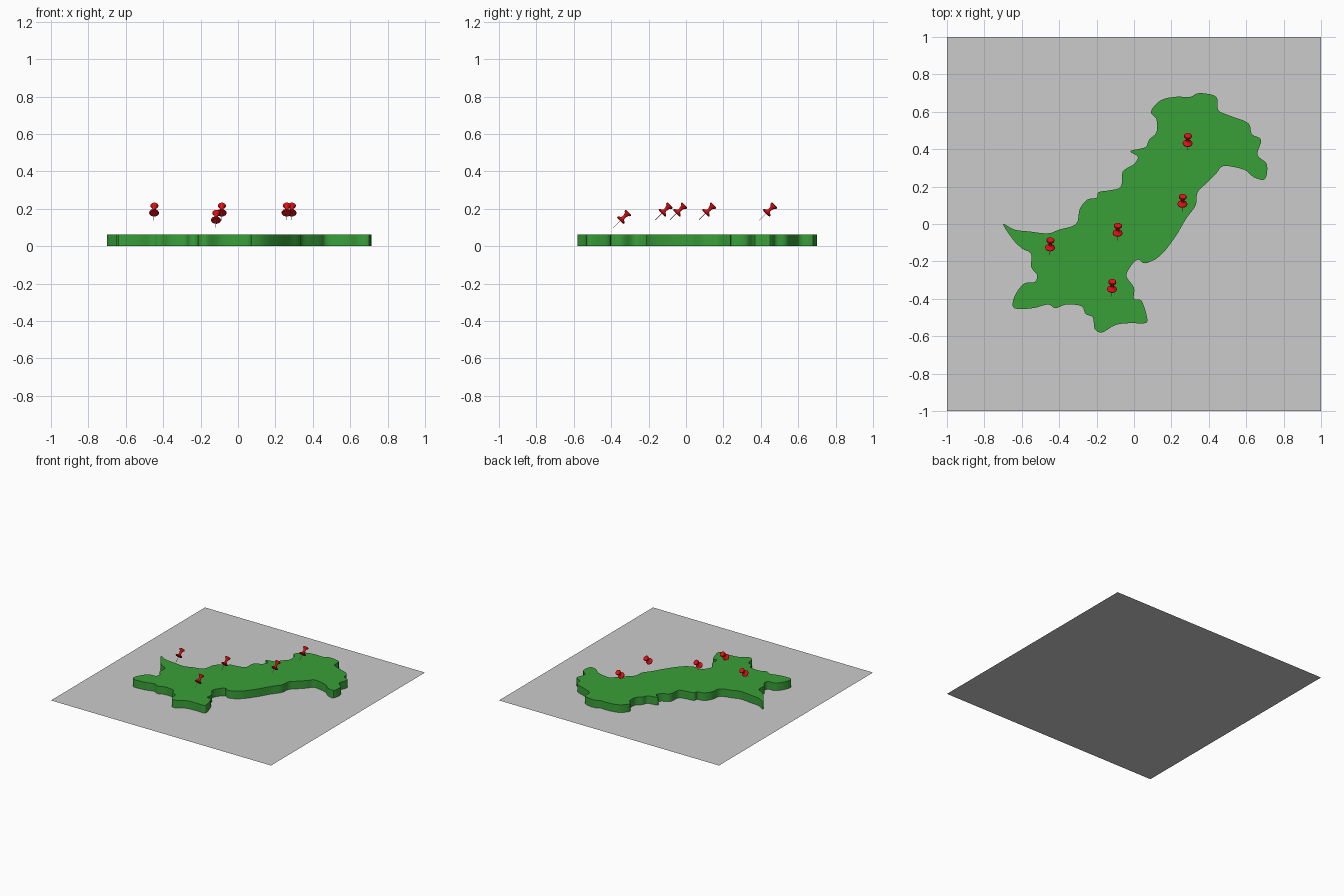
import bpy, bmesh, math
from mathutils import Vector, Matrix

if "Cube" in bpy.data.objects:
    bpy.data.objects.remove(bpy.data.objects["Cube"])


def material(name, rgb):
    m = bpy.data.materials.new(name)
    m.diffuse_color = (*rgb, 1)
    m.use_nodes = True
    m.node_tree.nodes["Principled BSDF"].inputs["Base Color"].default_value = m.diffuse_color
    return m


GREY = material("base grey", (0.6, 0.6, 0.6))
GREEN = material("map green", (0.04, 0.35, 0.04))
RED = material("pin red", (0.78, 0.005, 0.008))
STEEL = material("needle steel", (0.5, 0.5, 0.5))


def make_object(name, bm, mat, smooth=True):
    mesh = bpy.data.meshes.new(name)
    bm.to_mesh(mesh)
    bm.free()
    mesh.materials.append(mat)
    ob = bpy.data.objects.new(name, mesh)
    bpy.context.collection.objects.link(ob)
    if smooth:
        bpy.ops.object.select_all(action='DESELECT')
        ob.select_set(True)
        bpy.context.view_layer.objects.active = ob
        bpy.ops.object.shade_smooth_by_angle(angle=math.radians(35))
    return ob


# Base sheet
bm = bmesh.new()
bmesh.ops.create_grid(bm, x_segments=1, y_segments=1, size=1)
make_object("base_sheet", bm, GREY, smooth=False)

# Map outline, clockwise from the western tip, in hundredths of a unit
OUTLINE = [
    (-70, 0), (-64, -3), (-56, -4), (-46, -5), (-40, -3), (-31, 0), (-29, 8), (-25, 13),
    (-20, 14), (-19, 17), (-13, 18), (-7, 20), (-6, 28), (0, 32), (2, 36), (-2, 39),
    (6, 41), (8, 45), (12, 49), (12, 56), (9, 60), (14, 66), (22, 68), (30, 68),
    (35, 70), (44, 68), (45, 61), (51, 58), (61, 54), (63, 48), (68, 45), (66, 37),
    (71, 32), (70, 24), (64, 25), (59, 29), (48, 31), (44, 27), (39, 22), (34, 17),
    (33, 10), (28, 3), (22, -7), (14, -17), (6, -21), (2, -19), (-2, -23), (-4, -28),
    (0, -34), (0, -40), (4, -41), (7, -50), (6, -53), (-2, -53), (-10, -54), (-17, -58),
    (-21, -56), (-22, -50), (-26, -48), (-28, -44), (-36, -43), (-42, -45), (-46, -43),
    (-54, -45), (-64, -45), (-64, -39), (-59, -32), (-53, -31), (-52, -27), (-55, -23),
    (-55, -16), (-60, -13), (-65, -8)]


def rounded(points, steps):
    """Closed Catmull-Rom curve through the points."""
    p = [Vector(q) / 100 for q in points]
    n, out = len(p), []
    for i in range(n):
        a, b, c, d = p[i - 1], p[i], p[(i + 1) % n], p[(i + 2) % n]
        for k in range(steps):
            t = k / steps
            out.append(0.5 * (2 * b + (c - a) * t + (2 * a - 5 * b + 4 * c - d) * t ** 2
                              + (3 * b - a - 3 * c + d) * t ** 3))
    return out


# Map slab: outline raised to a thin block
bm = bmesh.new()
loop = rounded(OUTLINE, 4)
face = bm.faces.new([bm.verts.new((v.x, v.y, 0.001)) for v in loop])
top = bmesh.ops.extrude_face_region(bm, geom=[face], use_keep_orig=True)
bmesh.ops.translate(bm, vec=(0, 0, 0.063),
                    verts=[g for g in top["geom"] if isinstance(g, bmesh.types.BMVert)])
bmesh.ops.recalc_face_normals(bm, faces=bm.faces)
bmesh.ops.triangulate(bm, faces=[f for f in bm.faces if len(f.verts) > 4])
make_object("map_slab", bm, GREEN)


def lathe(name, profile, mat, matrix, segments=24):
    """Spin (radius, height) points about z; end radii of 0 close the shape."""
    bm = bmesh.new()
    verts = [bm.verts.new((r, 0, z)) for r, z in profile]
    edges = [bm.edges.new(e) for e in zip(verts, verts[1:])]
    bmesh.ops.spin(bm, geom=verts + edges, cent=(0, 0, 0), axis=(0, 0, 1),
                   angle=math.tau, steps=segments)
    bmesh.ops.remove_doubles(bm, verts=bm.verts, dist=0.0002)
    bmesh.ops.recalc_face_normals(bm, faces=bm.faces)
    bm.transform(matrix)
    make_object(name, bm, mat)


# Push pins leaning back at 45 degrees, heights measured from the needle tip
HANDLE = [(0, 0.054), (0.022, 0.054), (0.026, 0.057), (0.026, 0.061), (0.021, 0.066),
          (0.012, 0.071), (0.008, 0.078), (0.009, 0.090), (0.013, 0.102), (0.019, 0.107),
          (0.021, 0.110), (0.021, 0.115), (0.018, 0.118), (0, 0.118)]
NEEDLE = [(0, 0), (0.0015, 0.008), (0.0015, 0.056), (0, 0.056)]
TIPS = [(-0.451, -0.168, 0.137), (-0.09, -0.09, 0.137), (0.257, 0.065, 0.137),
        (0.284, 0.39, 0.137), (-0.12, -0.39, 0.098)]

for i, tip in enumerate(TIPS, 1):
    place = (Matrix.Translation(tip) @ Matrix.Rotation(math.radians(-3), 4, 'Z')
             @ Matrix.Rotation(math.radians(-45), 4, 'X'))
    lathe(f"pin_handle_{i}", HANDLE, RED, place)
    lathe(f"pin_needle_{i}", NEEDLE, STEEL, place, 8)
